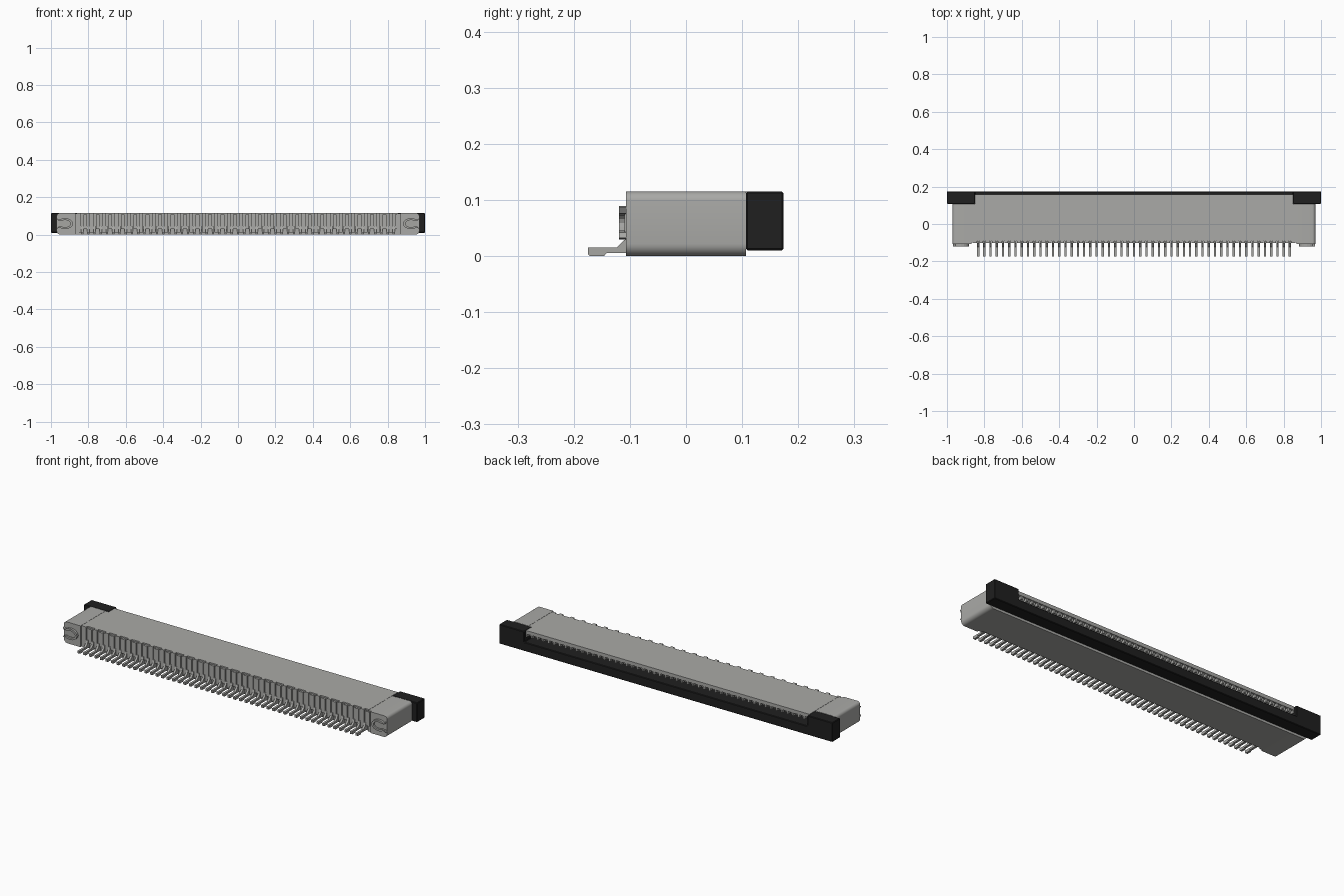
import bpy, bmesh, math
from mathutils import Vector

cube = bpy.data.objects.get("Cube")
if cube:
    bpy.data.objects.remove(cube, do_unlink=True)

PITCH = 1 / 30
PINS = 51
FIRST = -PITCH * (PINS - 1) / 2


def material(name, rgb, rough=0.6):
    m = bpy.data.materials.new(name)
    m.use_nodes = True
    m.diffuse_color = (*rgb, 1)
    bsdf = m.node_tree.nodes["Principled BSDF"]
    bsdf.inputs["Base Color"].default_value = (*rgb, 1)
    bsdf.inputs["Roughness"].default_value = rough
    return m


GREY = material("housing grey", (0.40, 0.40, 0.385))
METAL = material("contact metal", (0.38, 0.38, 0.365))
BLACK = material("slider black", (0.014, 0.014, 0.014))


def extrude(name, points, axis, start, end, mat):
    """Extrude a flat outline, in y-z along x or in x-z along y."""
    bm = bmesh.new()
    place = (lambda p: (start, p[0], p[1])) if axis == "x" else (lambda p: (p[0], start, p[1]))
    face = bm.faces.new([bm.verts.new(place(p)) for p in points])
    made = bmesh.ops.extrude_face_region(bm, geom=[face])["geom"]
    step = Vector((end - start, 0, 0)) if axis == "x" else Vector((0, end - start, 0))
    bmesh.ops.translate(bm, vec=step, verts=[v for v in made if isinstance(v, bmesh.types.BMVert)])
    bmesh.ops.recalc_face_normals(bm, faces=bm.faces)
    mesh = bpy.data.meshes.new(name)
    bm.to_mesh(mesh)
    bm.free()
    mesh.materials.append(mat)
    obj = bpy.data.objects.new(name, mesh)
    bpy.context.collection.objects.link(obj)
    return obj


def box(name, x, y, z, mat):
    outline = [(y[0], z[0]), (y[1], z[0]), (y[1], z[1]), (y[0], z[1])]
    return extrude(name, outline, "x", x[0], x[1], mat)


def repeat(obj, count=PINS, pitch=PITCH):
    mod = obj.modifiers.new("row", "ARRAY")
    mod.count = count
    mod.use_relative_offset = False
    mod.use_constant_offset = True
    mod.constant_offset_displace = (pitch, 0, 0)
    return obj


def mirror(obj):
    obj.modifiers.new("other_end", "MIRROR")
    return obj


def bevel(obj, width, segments=1):
    mod = obj.modifiers.new("edges", "BEVEL")
    mod.width = width
    mod.segments = segments
    return obj


def arc(cx, cz, rx, rz, a, b, n=6):
    return [(cx + rx * math.cos(math.radians(a + (b - a) * i / n)),
             cz + rz * math.sin(math.radians(a + (b - a) * i / n))) for i in range(n + 1)]


# Housing: floor, front wall and overhanging roof in one section
extrude("housing", [(-0.09, 0), (0.107, 0), (0.107, 0.045), (0, 0.045), (0, 0.096),
                    (0.157, 0.096), (0.157, 0.115), (-0.09, 0.115)],
        "x", -0.85, 0.85, GREY)
mirror(box("housing_shoulder", (0.85, 0.872), (-0.098, 0.107), (0, 0.114), GREY))

# Rounded end caps
cap = [(0.87, 0)] + arc(0.948, 0.022, 0.022, 0.022, -90, 0) \
    + arc(0.953, 0.098, 0.017, 0.017, 0, 90) + [(0.87, 0.115)]
end_cap = extrude("end_cap", cap, "y", -0.107, 0.107, GREY)
bpy.context.view_layer.objects.active = end_cap
end_cap.select_set(True)
bpy.ops.object.shade_smooth_by_angle(angle=math.radians(35))
end_cap.select_set(False)
mirror(end_cap)

# Forked hold-down clips on the front of the end caps
outer = arc(0.925, 0.059, 0.042, 0.030, 45, 315, 12)
inner = arc(0.925, 0.059, 0.030, 0.019, 315, 45, 12)
clip = extrude("hold_down_clip", [(0.968, 0.086)] + outer + [(0.968, 0.032), (0.962, 0.042)]
               + inner + [(0.962, 0.076)], "y", -0.119, -0.10, METAL)
mirror(clip)
mirror(box("clip_plate", (0.895, 0.958), (-0.110, -0.10), (0.042, 0.076), METAL))

# Front pillars between the contacts, tall and short in turn
half = PITCH * 0.30
for name, shift, low, high in (("tall_pillar", -0.5, 0.012, 0.115), ("short_pillar", 0.5, 0.03, 0.108)):
    cx = FIRST + PITCH * shift
    repeat(box(name, (cx - half, cx + half), (-0.102, -0.088), (low, high), GREY), 26, PITCH * 2)

# Solder tails with a flat foot and sloping riser
tail = [(-0.175, 0.003), (-0.172, 0), (-0.146, 0), (-0.142, 0.005), (-0.085, 0.005), (-0.085, 0.045),
        (-0.103, 0.045), (-0.108, 0.030), (-0.124, 0.015), (-0.175, 0.015)]
repeat(extrude("solder_tail", tail, "x", FIRST - 0.006, FIRST + 0.006, METAL))
repeat(box("contact_back", (FIRST - 0.004, FIRST + 0.004), (-0.098, -0.085), (0.04, 0.108), METAL))

# Contact beams and separating ribs under the roof
beam = [(-0.01, 0.065), (0.125, 0.072), (0.145, 0.082), (0.15, 0.1), (-0.01, 0.1)]
repeat(extrude("contact_beam", beam, "x", FIRST - 0.005, FIRST + 0.005, METAL))
rib_x = FIRST - PITCH / 2
repeat(box("roof_rib", (rib_x - 0.005, rib_x + 0.005), (-0.01, 0.155), (0.08, 0.1), GREY), PINS + 1)

# Sliding lock: long bar with a raised block at each end
lock = [(-1, 0.01), (1, 0.01), (1, 0.115), (0.85, 0.115), (0.85, 0.058),
        (-0.85, 0.058), (-0.85, 0.115), (-1, 0.115)]
bevel(extrude("slider", lock, "y", 0.107, 0.174, BLACK), 0.003)
box("slider_tongue", (-0.845, 0.845), (0.01, 0.11), (0.044, 0.056), BLACK)
